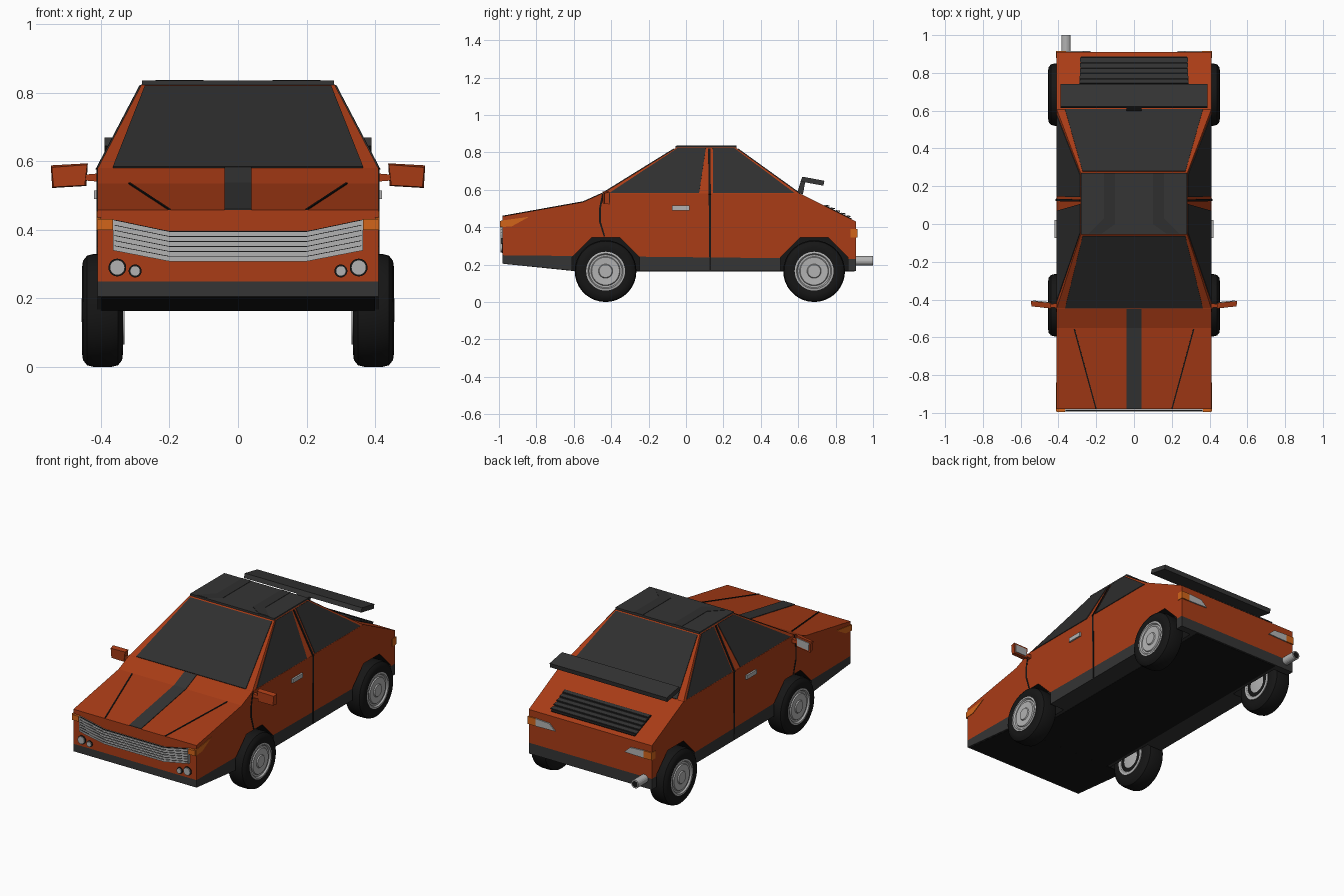
import bpy, bmesh, math
from mathutils import Matrix, Vector

if "Cube" in bpy.data.objects:
    bpy.data.objects.remove(bpy.data.objects["Cube"])


def material(name, rgb):
    m = bpy.data.materials.new(name)
    m.diffuse_color = (*rgb, 1)
    m.use_nodes = True
    m.node_tree.nodes["Principled BSDF"].inputs["Base Color"].default_value = m.diffuse_color
    return m


PAINT = material("paint", (0.40, 0.045, 0.008))
DARK = material("dark_trim", (0.035, 0.035, 0.035))
GLASS = material("glass", (0.028, 0.028, 0.028))
BLACK = material("black", (0.008, 0.008, 0.008))
AMBER = material("amber", (0.65, 0.13, 0.01))
SILVER = material("silver", (0.45, 0.45, 0.45))


def finish(name, bm, mat, mirror=False):
    bmesh.ops.recalc_face_normals(bm, faces=bm.faces)
    me = bpy.data.meshes.new(name)
    bm.to_mesh(me)
    bm.free()
    ob = bpy.data.objects.new(name, me)
    bpy.context.collection.objects.link(ob)
    me.materials.append(mat)
    if mirror:
        ob.modifiers.new("mirror", 'MIRROR')
    return ob


def add_loft(bm, a, b):
    va, vb = [bm.verts.new(p) for p in a], [bm.verts.new(p) for p in b]
    bm.faces.new(va)
    bm.faces.new(vb[::-1])
    n = len(a)
    for i in range(n):
        bm.faces.new((va[i], va[(i + 1) % n], vb[(i + 1) % n], vb[i]))


def loft(name, a, b, mat, mirror=False):
    bm = bmesh.new()
    add_loft(bm, a, b)
    return finish(name, bm, mat, mirror)


def prism(name, yz, x0, x1, mat, mirror=False):
    return loft(name, [(x0, y, z) for y, z in yz], [(x1, y, z) for y, z in yz], mat, mirror)


def plate(name, pts, thick, mat, mirror=False):
    """Thin panel centred on a flat 3D outline."""
    pts = [Vector(p) for p in pts]
    n = (pts[1] - pts[0]).cross(pts[2] - pts[0]).normalized() * thick / 2
    return loft(name, [p + n for p in pts], [p - n for p in pts], mat, mirror)


def rod(name, p, q, r, mat, mirror=False, segs=16, r2=None):
    p, q = Vector(p), Vector(q)
    d = q - p
    bm = bmesh.new()
    mtx = Matrix.Translation((p + q) / 2) @ d.to_track_quat('Z', 'Y').to_matrix().to_4x4()
    bmesh.ops.create_cone(bm, cap_ends=True, segments=segs, radius1=r, radius2=r2 or r,
                          depth=d.length, matrix=mtx)
    return finish(name, bm, mat, mirror)


def lathe(name, profile, y, z, mat, segs=36):
    """Spin an (x, radius) profile about a wheel axle."""
    bm = bmesh.new()
    vs = [bm.verts.new((x, y, z + r)) for x, r in profile]
    es = [bm.edges.new(e) for e in zip(vs, vs[1:])]
    bmesh.ops.spin(bm, geom=vs + es, cent=(0, y, z), axis=(1, 0, 0), angle=math.tau,
                   steps=segs, use_duplicate=False)
    bmesh.ops.remove_doubles(bm, verts=bm.verts, dist=1e-4)
    ob = finish(name, bm, mat, True)
    bpy.context.view_layer.objects.active = ob
    ob.select_set(True)
    bpy.ops.object.shade_smooth_by_angle(angle=math.radians(35))
    ob.select_set(False)


W, AXLES, AXZ = 0.41, (-0.43, 0.685), 0.165

# Lower body and dark skirt, as side profiles
body = prism("body", [(-.98, .25), (.91, .23), (.91, .43), (.61, .58), (-.45, .58),
                      (-.55, .535), (-.98, .458)], -W, W, PAINT)
skirt = prism("skirt", [(-.98, .205), (-.58, .165), (.91, .165), (.91, .23), (-.98, .25)],
              -W, W, DARK)
plate("floor_front", [(-.40, -.97, .205), (.40, -.97, .205), (.40, -.58, .165), (-.40, -.58, .165)],
      .003, BLACK)
plate("floor", [(-.29, -.58, .165), (.29, -.58, .165), (.29, .9, .165), (-.29, .9, .165)], .003, BLACK)

# Octagonal wheel arches
bm = bmesh.new()
for y in AXLES:
    for s in (-1, 1):
        mtx = (Matrix.Translation((s * .42, y, AXZ)) @ Matrix.Rotation(math.pi / 2, 4, 'Y')
               @ Matrix.Rotation(math.pi / 8, 4, 'Z'))
        bmesh.ops.create_cone(bm, cap_ends=True, segments=8, radius1=.195, radius2=.195,
                              depth=.22, matrix=mtx)
cutter = finish("arch_cutter", bm, BLACK)
cutter.hide_render = True
cutter.display_type = 'WIRE'
for ob in (body, skirt):
    mod = ob.modifiers.new("arches", 'BOOLEAN')
    mod.operation, mod.solver, mod.object = 'DIFFERENCE', 'EXACT', cutter
    mod.material_mode = 'TRANSFER'

# Cabin and roof
loft("cabin", [(-W, -.45, .578), (W, -.45, .578), (W, .61, .578), (-W, .61, .578)],
     [(-.28, -.05, .826), (.28, -.05, .826), (.28, .265, .826), (-.28, .265, .826)], PAINT)
plate("roof_panel", [(-.28, -.055, .825), (.28, -.055, .825), (.28, .27, .825), (-.28, .27, .825)],
      .02, DARK)
plate("roof_stripe", [(.10, .27, .835), (.10, .0, .835), (.17, -.05, .835), (.24, -.05, .835),
                      (.16, .03, .835), (.16, .27, .835)], .004, GLASS, True)


# Windows
def side(y, z):
    return (W - (z - .578) * .13 / .248 + .001, y, z)


def screen(y0, y1, x0=.365, x1=.272):
    s = -1 if y0 < 0 else 1
    o = s * .002
    return [(-x0, y0 + o, .582), (x0, y0 + o, .582), (x1, y1 + o, .818), (-x1, y1 + o, .818)]


plate("windscreen", screen(-.444, -.063), .006, GLASS)
plate("rear_window", screen(.604, .276), .006, GLASS)
plate("front_side_window", [side(-.41, .582), side(.07, .582), side(.106, .822), side(-.045, .822)],
      .006, GLASS, True)
plate("rear_side_window", [side(.145, .582), side(.58, .582), side(.258, .822), side(.143, .822)],
      .006, GLASS, True)
plate("pillar_seam", [side(.121, .575), side(.133, .575), side(.13, .82), side(.118, .82)],
      .007, BLACK, True)

# Door seams and handles
prism("door_seam", [(.125, .17), (.135, .17), (.133, .58), (.121, .58)], .40, .412, BLACK, True)
prism("front_door_seam", [(-.44, .35), (-.432, .35), (-.455, .43), (-.455, .50), (-.44, .58),
                          (-.448, .58), (-.465, .50), (-.465, .43)], .40, .412, BLACK, True)
prism("door_handle", [(-.075, .49), (.02, .49), (.02, .515), (-.075, .515)], .40, .42, SILVER, True)


# Bonnet stripe and creases
def hood(x, y, o=.001):
    z = .458 + (y + .98) * .077 / .43 if y <= -.55 else .535 + (y + .55) * .45
    return (x, y, z + o)


for i, (a, b) in enumerate(((-.98, -.55), (-.55, -.45))):
    plate(f"bonnet_stripe_{i + 1}", [hood(-.04, a), hood(.04, a), hood(.04, b), hood(-.04, b)],
          .005, DARK)
plate("bonnet_crease", [hood(.197, -.98), hood(.204, -.98), hood(.32, -.555), hood(.313, -.555)],
      .005, BLACK, True)

# Grille with slats, following a bent outline across the nose
grille = [(-.365, .43), (-.2, .395), (.2, .395), (.365, .43), (.365, .34), (.2, .308),
          (-.2, .308), (-.365, .34)]
plate("grille", [(x, -.984, z) for x, z in grille], .012, SILVER)
for i in range(6):
    a, b = .345 + i * .015, .314 + i * .0145
    for nm, o, h, y, m in (("slat", 0, .006, -.993, SILVER), ("gap", .0075, .002, -.991, BLACK)):
        bm = bmesh.new()
        outline = [(-.36, a), (-.2, b), (.2, b), (.36, a)]
        pts = [(x, z + o) for x, z in outline] + [(x, z + o + h) for x, z in outline[::-1]]
        add_loft(bm, [(x, y, z) for x, z in pts], [(x, -.985, z) for x, z in pts])
        finish(f"grille_{nm}_{i + 1}", bm, m)

# Front indicators and lamps
plate("indicator_front", [(.365, -.985, .40), (.41, -.985, .40), (.41, -.985, .432), (.365, -.985, .432)],
      .02, AMBER, True)
prism("indicator_side", [(-.99, .40), (-.93, .405), (-.84, .455), (-.99, .435)], .40, .413, AMBER, True)
for nm, x, z, r in (("outer", .352, .29, .022), ("inner", .30, .28, .015)):
    rod(f"{nm}_lamp_ring", (x, -.97, z), (x, -.985, z), r + .004, BLACK, True, 20)
    rod(f"{nm}_lamp", (x, -.97, z), (x, -.992, z), r, SILVER, True, 20)

# Mirrors
loft("mirror_arm", [(.40, -.445, .54), (.40, -.42, .54), (.40, -.42, .565), (.40, -.445, .565)],
     [(.46, -.44, .545), (.46, -.425, .545), (.46, -.425, .56), (.46, -.44, .56)], PAINT, True)
loft("mirror_shell", [(.447, -.447, .53), (.538, -.436, .525), (.543, -.436, .582), (.44, -.447, .59)][::-1],
     [(.442, -.418, .528), (.542, -.408, .522), (.546, -.408, .588), (.438, -.418, .594)][::-1], PAINT, True)
plate("mirror_glass", [(.452, -.416, .537), (.532, -.408, .532), (.535, -.408, .578), (.448, -.416, .583)],
      .006, SILVER, True)

# Spoiler
prism("spoiler_blade", [(.613, .645), (.622, .67), (.74, .648), (.735, .622), (.635, .64)],
      -.39, .39, DARK)
prism("spoiler_post", [(.595, .585), (.625, .575), (.638, .645), (.615, .65)], -.04, .04, DARK)


# Rear louvres on the sloping deck
def deck(x, y, o=0):
    return (x, y, .43 + (.91 - y) * .5 + o)


plate("louvre_base", [deck(-.29, .74), deck(.29, .74), deck(.28, .885), deck(-.28, .885)], .008, BLACK)
for i in range(5):
    y = .745 + i * .028
    plate(f"louvre_{i + 1}", [deck(-.285, y, .004), deck(.285, y, .004),
                              deck(.285, y + .023, .012), deck(-.285, y + .023, .012)], .006, DARK)

# Tail lamps and exhaust
plate("tail_lamp", [(.23, .911, .348), (.36, .911, .345), (.36, .911, .39), (.27, .911, .385)],
      .012, SILVER, True)
loft("tail_indicator", [(.36, .88, .345), (.413, .88, .345), (.413, .88, .39), (.36, .88, .39)],
     [(.36, .917, .345), (.413, .917, .345), (.413, .917, .39), (.36, .917, .39)], AMBER, True)
rod("exhaust", (-.36, .80, .22), (-.36, 1.0, .22), .025, SILVER, segs=20)
rod("exhaust_bore", (-.36, .99, .22), (-.36, 1.001, .22), .018, BLACK, segs=20)

# Wheels
for nm, y in zip(("front", "rear"), AXLES):
    lathe(f"{nm}_tyre", [(.335, 0), (.335, .12), (.338, .145), (.35, .160), (.37, .165), (.42, .165),
                         (.44, .160), (.452, .145), (.455, .125), (.45, .10), (.44, .10), (.44, 0)],
          y, AXZ, BLACK)
    lathe(f"{nm}_rim", [(.436, .104), (.453, .104), (.455, .094), (.446, .088), (.446, .078),
                        (.452, .074), (.450, .038), (.456, .034), (.456, 0)], y, AXZ, SILVER)
    lathe(f"{nm}_inner_hub", [(.345, .10), (.331, .10), (.331, .085), (.338, .075), (.331, .03), (.331, 0)],
          y, AXZ, SILVER)
